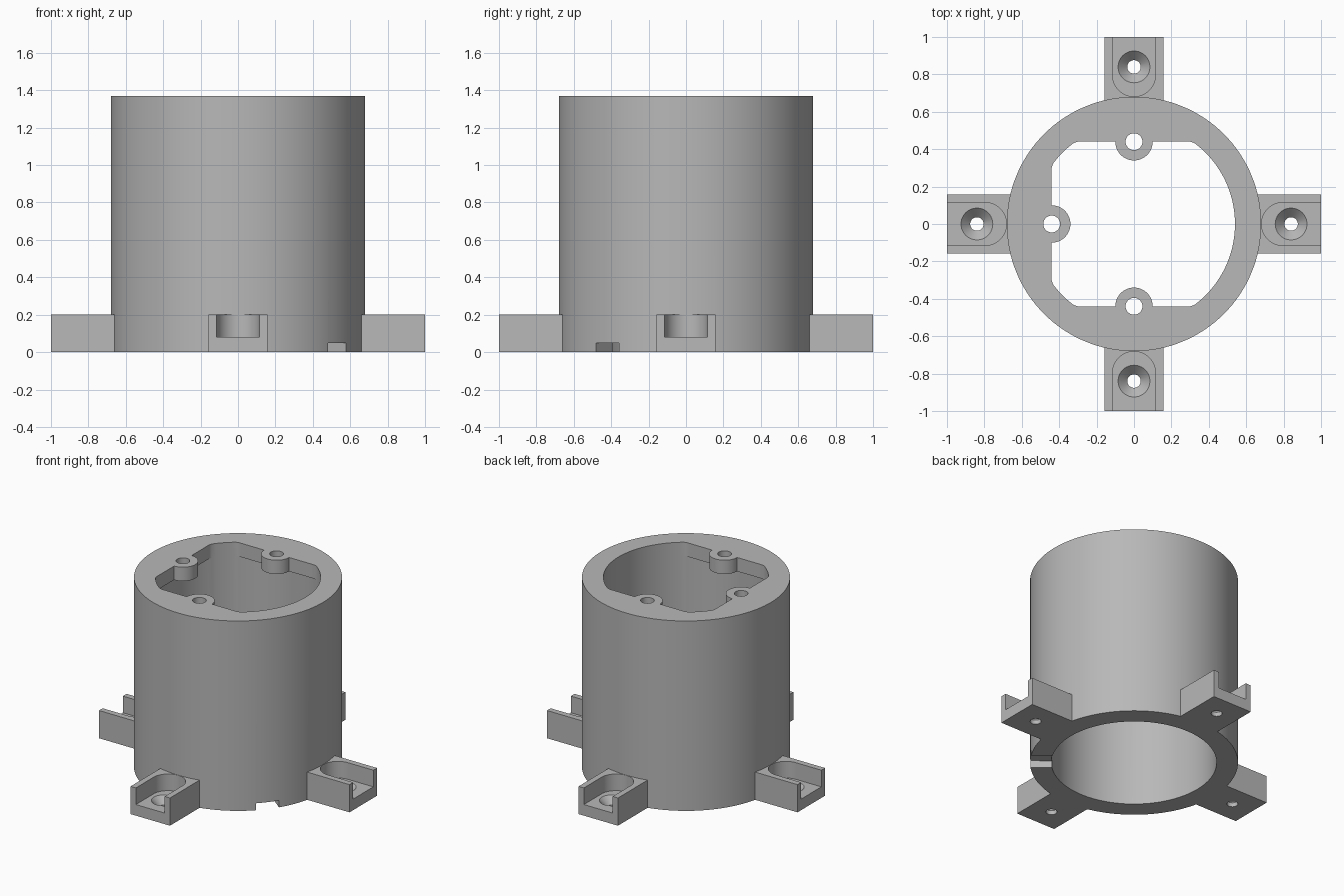
import bpy, bmesh
from math import pi, cos, sin, radians
from mathutils import Matrix

if "Cube" in bpy.data.objects:
    bpy.data.objects.remove(bpy.data.objects["Cube"], do_unlink=True)

OUTER, BORE, HEIGHT = 0.68, 0.54, 1.37
LIP_Z, LIP = 1.27, 0.44           # underside of lip, distance of its flats
FOOT_W, FOOT_H, FLOOR = 0.157, 0.2, 0.08
SCREW_R = 0.84

grey = bpy.data.materials.new("plain grey")
grey.use_nodes = True
colour = (0.48, 0.48, 0.48, 1)
grey.diffuse_color = colour
grey.node_tree.nodes["Principled BSDF"].inputs["Base Color"].default_value = colour


def loft(name, rings, angle=0):
    """Closed solid through rings of (x, y, z) points, turned about z."""
    bm = bmesh.new()
    loops = [[bm.verts.new(p) for p in ring] for ring in rings]
    n = len(loops[0])
    for low, high in zip(loops, loops[1:]):
        for i in range(n):
            j = (i + 1) % n
            bm.faces.new((low[i], low[j], high[j], high[i]))
    bm.faces.new(loops[0][::-1])
    bm.faces.new(loops[-1])
    bmesh.ops.remove_doubles(bm, verts=bm.verts, dist=1e-5)
    bmesh.ops.recalc_face_normals(bm, faces=bm.faces)
    bm.transform(Matrix.Rotation(angle, 4, 'Z'))
    mesh = bpy.data.meshes.new(name)
    bm.to_mesh(mesh)
    bm.free()
    mesh.materials.append(grey)
    obj = bpy.data.objects.new(name, mesh)
    bpy.context.collection.objects.link(obj)
    return obj


def circle(r, z, cx=0, n=48):
    return [(cx + r * cos(2 * pi * i / n), r * sin(2 * pi * i / n), z) for i in range(n)]


def box(name, x0, x1, half, z0, z1, angle=0):
    outline = [(x0, -half), (x1, -half), (x1, half), (x0, half)]
    return loft(name, [[(x, y, z) for x, y in outline] for z in (z0, z1)], angle)


def combine(target, other, operation):
    mod = target.modifiers.new(operation, 'BOOLEAN')
    mod.operation, mod.solver, mod.object = operation, 'EXACT', other
    other.hide_render = True
    bpy.context.view_layer.objects.active = target
    bpy.ops.object.modifier_apply(modifier=mod.name)
    bpy.data.objects.remove(other, do_unlink=True)


# Tube, bored from below, with a three-flat lip left at the top
housing = loft("tube_housing", [circle(OUTER, z, n=128) for z in (0, HEIGHT)])


def lip_ring(z):
    return [(max(x, -LIP), max(-LIP, min(LIP, y)), z) for x, y, _ in circle(BORE, z, n=128)]


bore = loft("bore_cutter", [circle(BORE, -0.1, n=128), circle(BORE, LIP_Z, n=128),
                            lip_ring(LIP_Z), lip_ring(HEIGHT + 0.1)])
combine(housing, bore, 'DIFFERENCE')

# Screw bosses on the three flats
for a in (pi / 2, pi, -pi / 2):
    boss = loft("boss", [circle(0.1, z, LIP) for z in (LIP_Z, HEIGHT)], a)
    combine(housing, boss, 'UNION')
    hole = loft("boss_hole", [circle(0.045, z, LIP) for z in (LIP_Z - 0.1, HEIGHT + 0.1)], a)
    combine(housing, hole, 'DIFFERENCE')

# Four mounting feet with open round-ended pockets and countersunk holes
for k in range(4):
    a = k * pi / 2
    combine(housing, box("foot", 0.6, 1.0, FOOT_W, 0, FOOT_H, a), 'UNION')
    arc = [(0.797 - 0.115 * sin(pi * i / 32), 0.115 * cos(pi * i / 32)) for i in range(33)]
    outline = arc + [(1.1, -0.115), (1.1, 0.115)]
    pocket = loft("pocket", [[(x, y, z) for x, y in outline] for z in (FLOOR, FOOT_H + 0.1)], a)
    combine(housing, pocket, 'DIFFERENCE')
    screw = loft("screw_hole", [circle(0.036, -0.1, SCREW_R), circle(0.036, 0.03, SCREW_R),
                                circle(0.085, FLOOR, SCREW_R), circle(0.085, 0.12, SCREW_R)], a)
    combine(housing, screw, 'DIFFERENCE')

# Cable notch through the bottom of the wall
notch = box("cable_notch", 0.4, 0.8, 0.078, -0.1, 0.05, radians(-38.4))
combine(housing, notch, 'DIFFERENCE')

bpy.ops.object.select_all(action='DESELECT')
housing.select_set(True)
bpy.context.view_layer.objects.active = housing
bpy.ops.object.shade_smooth_by_angle(angle=radians(25))
